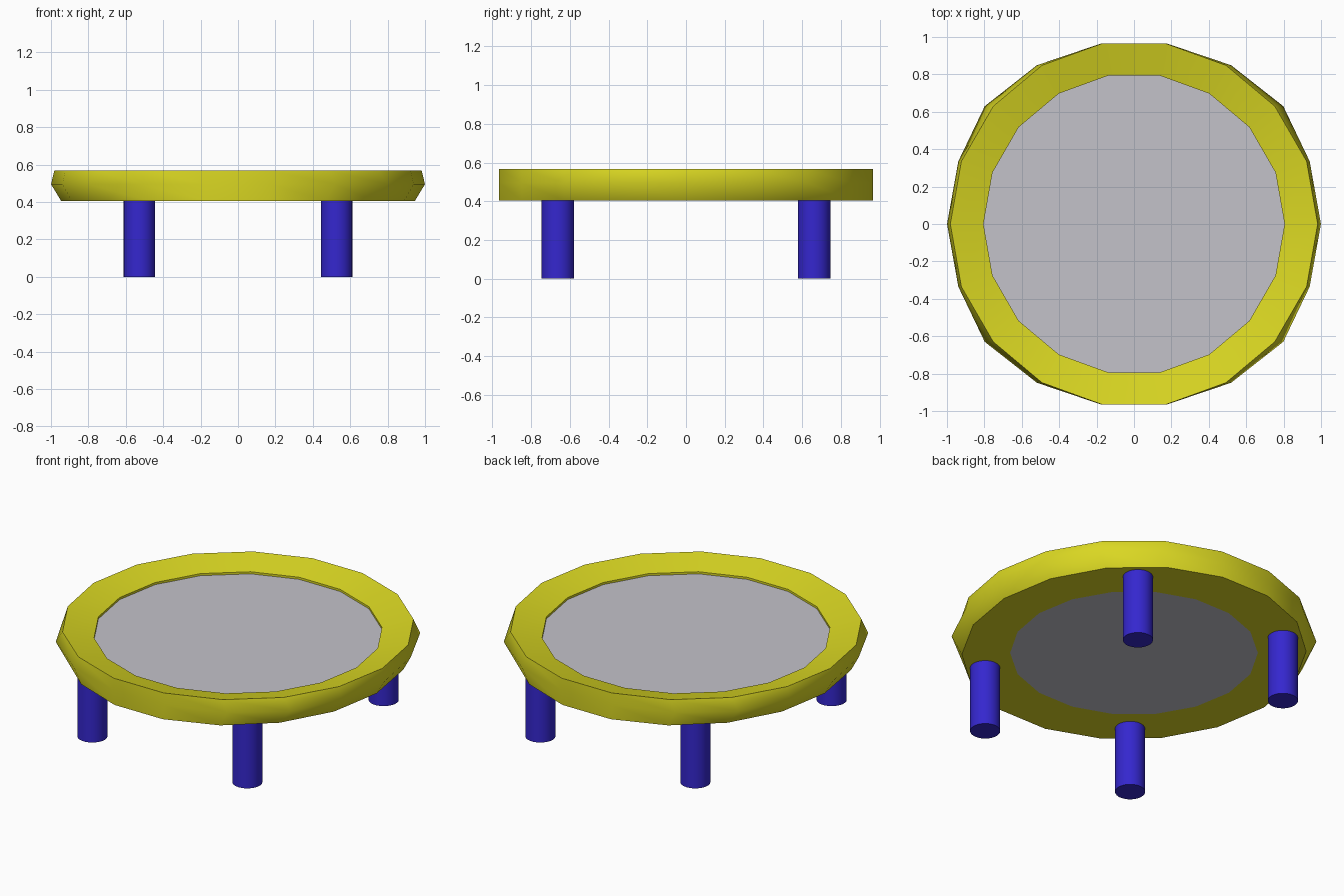
import bpy, bmesh, math

if "Cube" in bpy.data.objects:
    bpy.data.objects.remove(bpy.data.objects["Cube"])

SIDES = 18
RIM_Z, TOP_Z = 0.405, 0.568


def material(name, rgb):
    m = bpy.data.materials.new(name)
    m.diffuse_color = (*rgb, 1.0)
    m.use_nodes = True
    m.node_tree.nodes["Principled BSDF"].inputs["Base Color"].default_value = m.diffuse_color
    return m


yellow = material("yellow rim", (0.70, 0.68, 0.016))
grey = material("grey mat", (0.55, 0.54, 0.59))
blue = material("blue legs", (0.035, 0.02, 0.62))


def ring(bm, rx, ry, z, stretch=None):
    """Polygon ring; stretch gives x factors for the five steps of each quarter."""
    verts = []
    for i in range(SIDES):
        a = 2 * math.pi * i / SIDES
        k = i % 9
        f = stretch[min(k, 9 - k)] if stretch else 1.0
        verts.append(bm.verts.new((rx * f * math.cos(a), ry * math.sin(a), z)))
    return verts


def finish(bm, name, mat, angle=None):
    mesh = bpy.data.meshes.new(name)
    bm.to_mesh(mesh)
    bm.free()
    mesh.materials.append(mat)
    ob = bpy.data.objects.new(name, mesh)
    bpy.context.collection.objects.link(ob)
    if angle:
        bpy.ops.object.select_all(action='DESELECT')
        ob.select_set(True)
        bpy.context.view_layer.objects.active = ob
        bpy.ops.object.shade_smooth_by_angle(angle=math.radians(angle))
    return ob


# Padded rim: lip, sloped top, bulging wall and flat underside
bm = bmesh.new()
rings = [
    ring(bm, 0.805, 0.805, 0.512),
    ring(bm, 0.805, 0.805, 0.525),
    ring(bm, 0.982, 0.98, TOP_Z),
    ring(bm, 0.98, 0.98, 0.495, (1.02, 1.02, 1.063, 1.06, 1.03)),
    ring(bm, 0.945, 0.98, RIM_Z),
    ring(bm, 0.69, 0.69, RIM_Z),
]
for a, b in zip(rings, rings[1:]):
    for i in range(SIDES):
        j = (i + 1) % SIDES
        bm.faces.new((a[i], b[i], b[j], a[j]))
finish(bm, "rim", yellow, 52)

# Jumping mat filling the rim
bm = bmesh.new()
top = ring(bm, 0.805, 0.805, 0.512)
bottom = ring(bm, 0.69, 0.69, RIM_Z)
bm.faces.new(top)
bm.faces.new(bottom[::-1])
for i in range(SIDES):
    j = (i + 1) % SIDES
    bm.faces.new((top[i], bottom[i], bottom[j], top[j]))
finish(bm, "mat", grey)

# Four round legs
for sx, side in ((-1, "left"), (1, "right")):
    for sy, end in ((-1, "front"), (1, "back")):
        bm = bmesh.new()
        bmesh.ops.create_cone(bm, cap_ends=True, segments=32,
                              radius1=0.084, radius2=0.084, depth=RIM_Z)
        bmesh.ops.translate(bm, verts=bm.verts,
                            vec=(sx * 0.527, sy * 0.662, RIM_Z / 2))
        finish(bm, f"{end}_{side}_leg", blue, 40)
